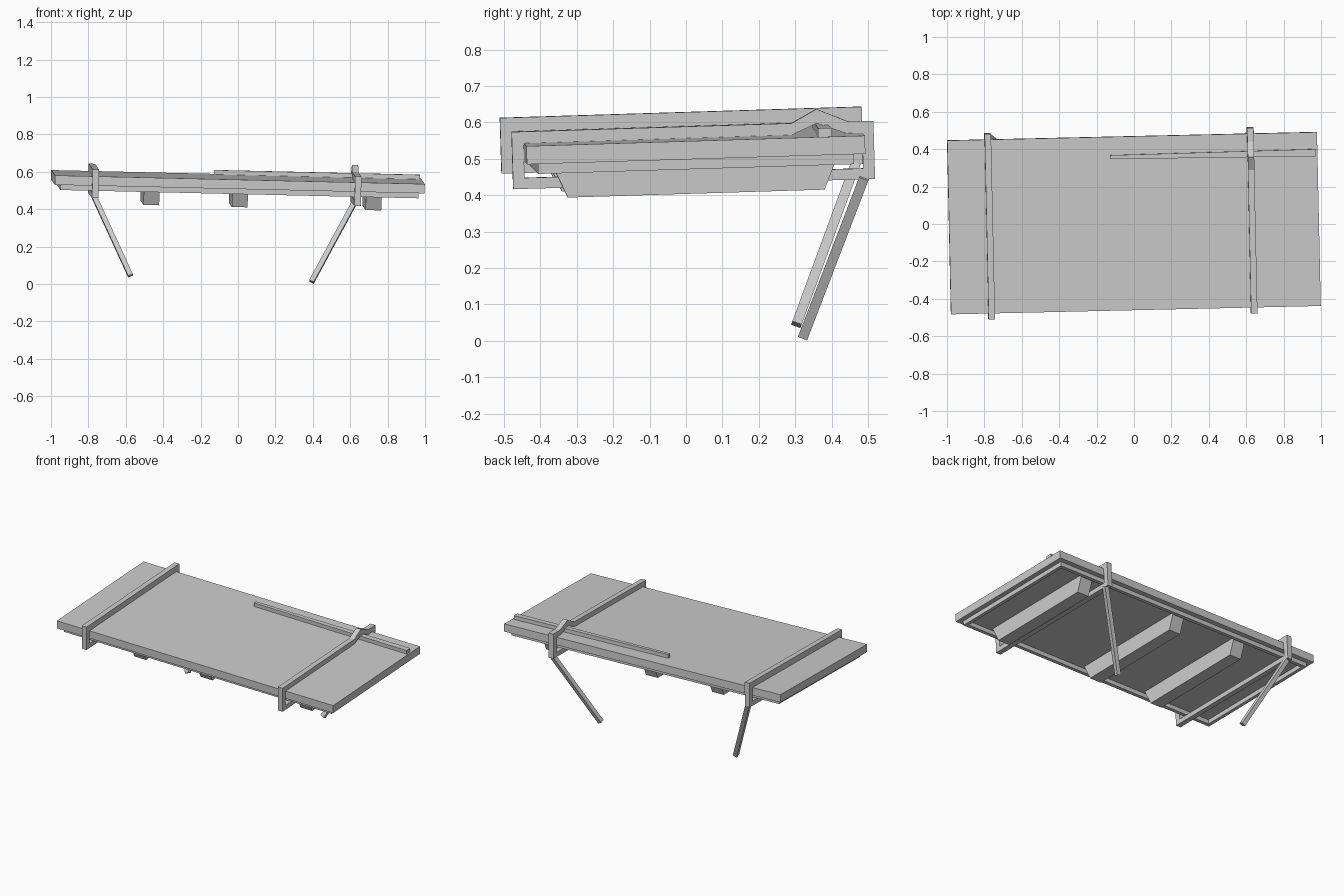
import bpy, bmesh
from mathutils import Vector, Matrix

cube = bpy.data.objects.get("Cube")
if cube:
    bpy.data.objects.remove(cube)

grey = bpy.data.materials.new("plain grey")
grey.use_nodes = True
grey.diffuse_color = (0.6, 0.6, 0.6, 1)
grey.node_tree.nodes["Principled BSDF"].inputs["Base Color"].default_value = (0.6, 0.6, 0.6, 1)

# Tilted frame of the board: origin at the middle of its top face
along = Vector((1, 0.0227, -0.0232)).normalized()
up = along.cross(Vector((-0.0227, 1, 0.031))).normalized()
across = up.cross(along)
TILT = Matrix.Translation((0, 0.004, 0.572)) @ Matrix((along, across, up)).transposed().to_4x4()


def finish(name, bm, matrix=TILT):
    bmesh.ops.recalc_face_normals(bm, faces=bm.faces)
    bm.transform(matrix)
    mesh = bpy.data.meshes.new(name)
    bm.to_mesh(mesh)
    bm.free()
    mesh.materials.append(grey)
    obj = bpy.data.objects.new(name, mesh)
    bpy.context.collection.objects.link(obj)
    return obj


def loft(name, first, second, matrix=TILT):
    """Closed solid between two matching outlines."""
    bm = bmesh.new()
    a = [bm.verts.new(p) for p in first]
    b = [bm.verts.new(p) for p in second]
    bm.faces.new(a)
    bm.faces.new(b)
    for i in range(len(a)):
        j = (i + 1) % len(a)
        bm.faces.new((a[i], a[j], b[j], b[i]))
    return finish(name, bm, matrix)


def rect(x0, x1, y0, y1, z):
    return [(x0, y0, z), (x1, y0, z), (x1, y1, z), (x0, y1, z)]


def band(name, outer, inner, low, high, place):
    """Closed loop with a square section, between two outlines."""
    bm = bmesh.new()
    rings = [[bm.verts.new(place(p, h)) for p in loop]
             for loop, h in ((outer, low), (inner, low), (inner, high), (outer, high))]
    n = len(outer)
    for k in range(4):
        r, s = rings[k], rings[(k + 1) % 4]
        for i in range(n):
            j = (i + 1) % n
            bm.faces.new((r[i], r[j], s[j], s[i]))
    return finish(name, bm)


# Board
L, W, T = 0.989, 0.465, 0.05
loft("board", rect(-L, L, -W, W, 0), rect(-L, L, -W, W, -T))

# Raised rim under the board
def corners(x, y):
    return [(-x, -y), (x, -y), (x, y), (-x, y)]

band("lower_rim", corners(0.958, 0.434), corners(0.936, 0.412), -0.078, -T,
     lambda p, h: (p[0], p[1], h))

# Three battens with sloped ends
for i, x in enumerate((-0.468, 0.005, 0.72)):
    loft(f"batten_{i + 1}",
         rect(x - 0.042, x + 0.042, -0.395, 0.397, -T),
         rect(x - 0.042, x + 0.042, -0.35, 0.355, -0.15))

# Tapered strip on the top, near the back
def strip_outline(z):
    return [(-0.12, 0.346, z), (0.98, 0.337, z), (0.98, 0.375, z), (-0.12, 0.367, z)]

loft("top_strip", strip_outline(0), strip_outline(0.024))

# Straps around the board; the second one is bent over the strip
V = W + 0.032
straps = {
    "right_strap": (-0.772,
                    [(-V, -0.115), (V, -0.118), (V, 0.038), (-V, 0.038)],
                    [(-W, -0.085), (W, -0.088), (W, 0), (-W, 0)]),
    "left_strap": (0.632,
                   [(-V, -0.125), (V, -0.128), (V, 0.031), (0.425, 0.033),
                    (0.342, 0.069), (0.272, 0.032), (-V, 0.032)],
                   [(-W, -0.095), (W, -0.098), (W, 0), (0.42, 0),
                    (0.342, 0.03), (0.272, 0), (-W, 0)]),
}
for name, (x, outer, inner) in straps.items():
    band(name, outer, inner, x - 0.017, x + 0.017, lambda p, h: (h, p[0], p[1]))

# Slanting legs from the back of the straps
def leg(name, top, foot, half=0.0135):
    top, foot = Vector(top), Vector(foot)
    d = (foot - top).normalized()
    side = (Vector((1, 0, 0)) - d * d.x).normalized() * half
    deep = d.cross(side)
    ends = [[p - side - deep, p + side - deep, p + side + deep, p - side + deep]
            for p in (top, foot)]
    loft(name, *ends, Matrix())

leg("right_leg", (-0.777, 0.465, 0.485), (-0.575, 0.303, 0.045))
leg("left_leg", (0.63, 0.49, 0.45), (0.393, 0.322, 0.012))
